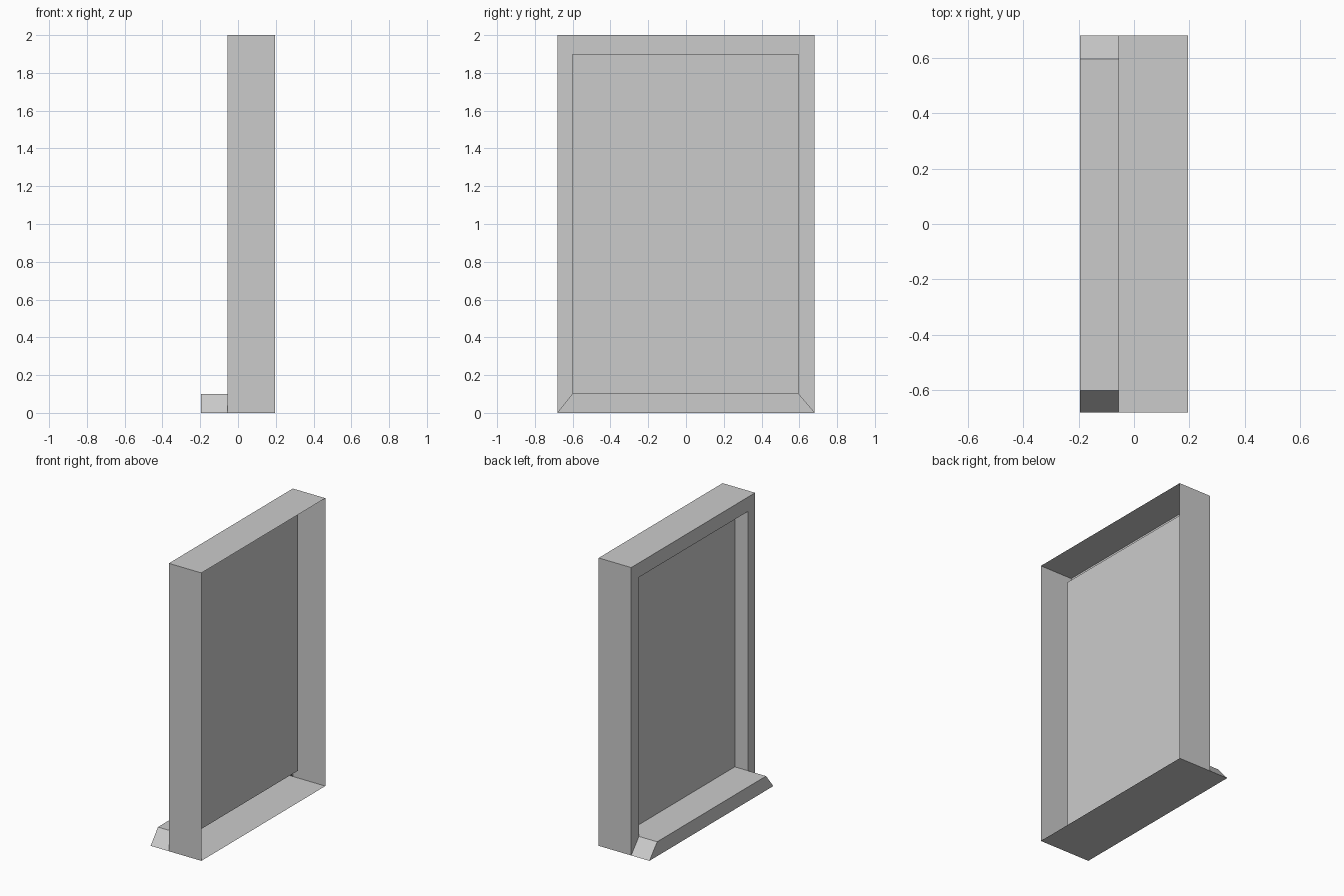
import bpy, bmesh

if "Cube" in bpy.data.objects:
    bpy.data.objects.remove(bpy.data.objects["Cube"])

X_BACK, X_PANEL, X_FACE, X_SILL = 0.195, 0.045, -0.055, -0.195
OUTER = [(-0.68, 0), (0.68, 0), (0.68, 2), (-0.68, 2)]
INNER = [(-0.6, 0.1), (0.595, 0.1), (0.595, 1.9), (-0.6, 1.9)]
# one mitred bottom rail of the surround, pulled forward to form the sill
RAIL = [OUTER[0], OUTER[1], INNER[1], INNER[0]]


def loop(bm, x, pts):
    return [bm.verts.new((x, y, z)) for y, z in pts]


def bridge(bm, a, b, skip=()):
    for i in range(4):
        if i not in skip:
            j = (i + 1) % 4
            bm.faces.new((a[i], a[j], b[j], b[i]))


def finish(bm, name):
    me = bpy.data.meshes.new(name)
    bm.to_mesh(me)
    bm.free()
    ob = bpy.data.objects.new(name, me)
    bpy.context.collection.objects.link(ob)


# casing: thin open-backed walls, mitred surround without its bottom rail, reveal
bm = bmesh.new()
back, face = loop(bm, X_BACK, OUTER), loop(bm, X_FACE, OUTER)
opening, recess = loop(bm, X_FACE, INNER), loop(bm, X_PANEL, INNER)
bridge(bm, back, face)
bridge(bm, face, opening, skip=(0,))
bridge(bm, opening, recess)
finish(bm, "casing")

# recessed panel closing the opening
bm = bmesh.new()
bm.faces.new(loop(bm, X_PANEL, INNER[::-1]))
finish(bm, "panel")

# sill: hollow trapezoid projecting from the casing
bm = bmesh.new()
root, tip = loop(bm, X_FACE, RAIL), loop(bm, X_SILL, RAIL)
bridge(bm, root, tip)
bm.faces.new(tip[::-1])
bm.normal_update()
if tip[0].link_faces[-1].normal.x > 0:
    tip[0].link_faces[-1].normal_flip()
finish(bm, "sill")
